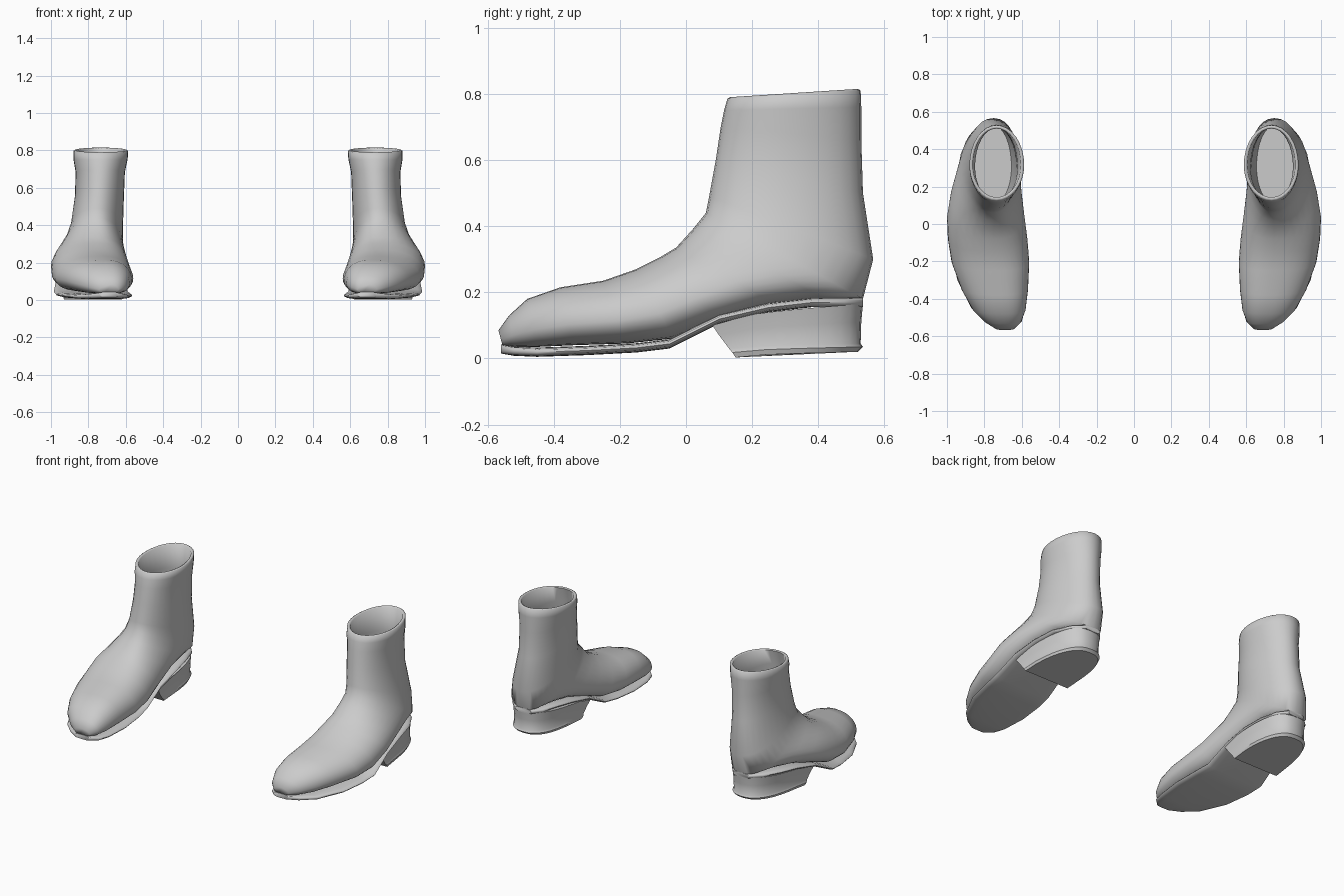
import bpy, bmesh
from math import sin, cos, pi, copysign

cube = bpy.data.objects.get("Cube")
if cube:
    bpy.data.objects.remove(cube)

leather = bpy.data.materials.new("grey leather")
leather.use_nodes = True
leather.diffuse_color = (0.6, 0.6, 0.6, 1)
leather.node_tree.nodes["Principled BSDF"].inputs["Base Color"].default_value = (0.6, 0.6, 0.6, 1)


def power(value, exponent):
    return copysign(abs(value) ** exponent, value)


def mix(a, b, t):
    return a + (b - a) * t


def loft(name, rings, side, angle):
    """Skin a list of closed rings, cap both ends, mirror by side."""
    bm = bmesh.new()
    loops = [[bm.verts.new((side * x, y, z)) for x, y, z in ring] for ring in rings]
    for low, high in zip(loops, loops[1:]):
        for i in range(len(low)):
            j = (i + 1) % len(low)
            bm.faces.new((low[i], low[j], high[j], high[i]))
    bm.faces.new(loops[0])
    bm.faces.new(loops[-1])
    bmesh.ops.recalc_face_normals(bm, faces=bm.faces)
    mesh = bpy.data.meshes.new(name)
    bm.to_mesh(mesh)
    bm.free()
    mesh.materials.append(leather)
    obj = bpy.data.objects.new(name, mesh)
    bpy.context.collection.objects.link(obj)
    bpy.ops.object.select_all(action="DESELECT")
    obj.select_set(True)
    bpy.context.view_layer.objects.active = obj
    bpy.ops.object.shade_smooth_by_angle(angle=angle)


def upper_ring(section, blend, inset=0.0, count=32):
    """Slanted egg section from the front/top line to the back/bottom line."""
    fy, fz, by, bz, x_in, x_out, ridge = section
    fy, by, x_in, x_out = fy + inset, by - inset, x_in + inset, x_out - inset
    widest = mix(0.64, 0.47, blend)
    ring = []
    for i in range(count):
        a = 2 * pi * i / count
        c, s = cos(a), sin(a)
        if c > 0:
            t, w = widest * (1 - c), power(s, mix(0.85, 1, blend))
        else:
            t, w = widest - (1 - widest) * c, power(s, mix(0.5, 1, blend))
        reach = x_out - ridge if w > 0 else ridge - x_in
        ring.append((ridge + w * reach, mix(fy, by, t), mix(fz, bz, t)))
    return ring


# Upper sections: front y, z; back y, z; inner x, outer x, ridge x
SECTIONS = [
    (-.567, .085, -.555, .04, .64, .74, .69),
    (-.535, .13, -.52, .035, .605, .795, .69),
    (-.48, .18, -.45, .035, .58, .86, .7),
    (-.38, .215, -.34, .04, .567, .92, .71),
    (-.25, .235, -.18, .045, .56, .975, .73),
    (-.15, .27, -.04, .06, .57, .995, .75),
    (-.08, .305, .1, .115, .585, 1, .75),
    (-.03, .335, .27, .165, .6, .98, .75),
    (.02, .39, .42, .18, .61, .95, .745),
    (.06, .44, .535, .18, .615, .925, .75),
    (.07, .49, .566, .3, .615, .895, .75),
    (.09, .6, .535, .5, .61, .872, .74),
    (.105, .7, .53, .66, .605, .868, .735),
    (.115, .75, .53, .76, .59, .88, .735),
    (.125, .785, .528, .81, .587, .88, .735),
]

# Sole stations: y, underside z, inner x, outer x
SOLE = [
    (-.56, .015, .64, .74),
    (-.52, .008, .6, .8),
    (-.45, .005, .58, .87),
    (-.3, .01, .565, .945),
    (-.15, .018, .575, .975),
    (-.05, .03, .59, .985),
    (.1, .105, .6, .97),
    (.25, .14, .605, .95),
    (.38, .155, .625, .925),
    (.48, .155, .655, .87),
    (.535, .155, .7, .81),
]

# Heel levels: front y, back y, half width, front z, back z
HEEL = [
    (.08, .535, .168, .1, .165),
    (.1, .53, .16, .07, .11),
    (.13, .528, .155, .03, .045),
    (.14, .535, .16, .018, .035),
    (.15, .52, .155, .003, .02),
]


def sole_ring(station, count=16):
    y, z, x_in, x_out = station
    ring = []
    for i in range(count):
        a = 2 * pi * i / count
        x = (x_in + x_out) / 2 + power(cos(a), 0.4) * (x_out - x_in) / 2
        ring.append((x, y, z + 0.014 + 0.014 * power(sin(a), 0.7)))
    return ring


def heel_ring(level, count=20):
    front, back, half, z_front, z_back = level
    ring = []
    for i in range(count + 1):
        a = pi * i / count
        t = abs(sin(a)) ** 0.75
        ring.append((0.775 + half * power(cos(a), 0.8) - 0.015 * t,
                     mix(front, back, t), mix(z_front, z_back, t ** 0.5)))
    return ring


def build_boot(label, side):
    rings = [upper_ring(s, min(1, max(0, (i - 6) / 5))) for i, s in enumerate(SECTIONS)]
    # Rolled rim, then the lining down to an insole
    rings.append([(x, y, z + 0.005) for x, y, z in upper_ring(SECTIONS[-1], 1, 0.008)])
    rings.append(upper_ring(SECTIONS[-1], 1, 0.018))
    rings += [upper_ring(SECTIONS[i], 1, 0.018) for i in (12, 11, 10)]
    rings.append([(x, y, 0.22) for x, y, z in upper_ring(SECTIONS[10], 1, 0.04)])
    loft(label + "_upper", rings, side, 1.2)
    loft(label + "_sole", [sole_ring(s) for s in SOLE], side, 0.9)
    loft(label + "_heel", [heel_ring(h) for h in HEEL], side, 0.7)


build_boot("left", 1)
build_boot("right", -1)
